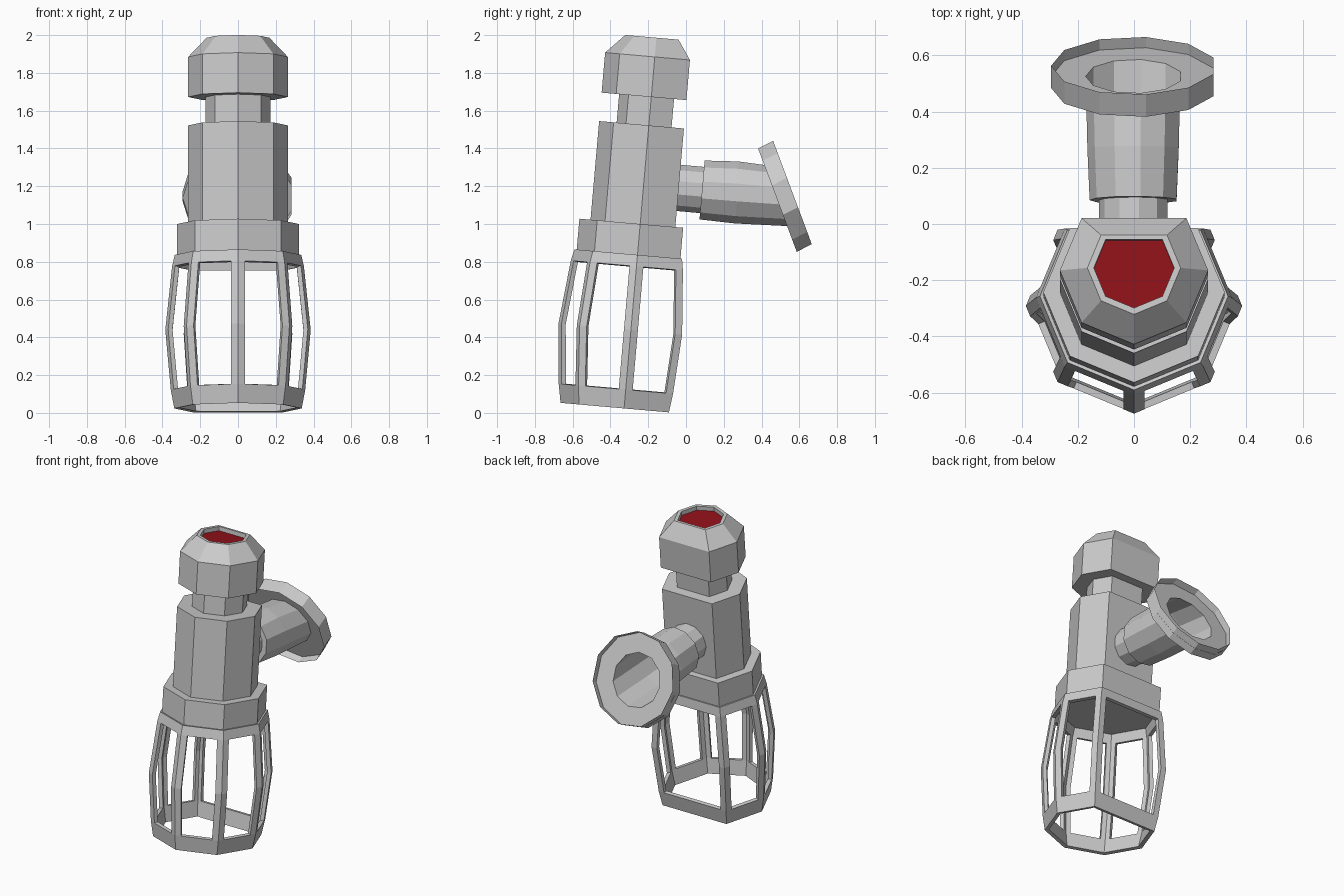
import bpy, math
from mathutils import Vector, Matrix

if "Cube" in bpy.data.objects:
    bpy.data.objects.remove(bpy.data.objects["Cube"])

TILT = math.radians(5)
BODY = Matrix.Translation((0, -0.328, 0.0236)) @ Matrix.Rotation(-TILT, 4, 'X')


def loft(name, rings, start=False, end=False, keep=lambda i, j: True, mat=None):
    """Skin a stack of closed rings, optionally capping either end."""
    n = len(rings[0])
    verts = [p for r in rings for p in r]
    faces = []
    for i in range(len(rings) - 1):
        for j in range(n):
            if keep(i, j):
                a, b, k = i * n, (i + 1) * n, (j + 1) % n
                faces.append((a + j, a + k, b + k, b + j))
    if start:
        faces.append(tuple(reversed(range(n))))
    if end:
        faces.append(tuple(range(len(verts) - n, len(verts))))
    me = bpy.data.meshes.new(name)
    me.from_pydata(verts, [], faces)
    me.update()
    ob = bpy.data.objects.new(name, me)
    bpy.context.collection.objects.link(ob)
    if mat:
        me.materials.append(mat)
    return ob


def hull(r, s):
    """Octagon without its rear corner, at height s along the tilted axis."""
    angs = [math.radians(-90 + 45 * k) for k in (0, 1, 2, 3, 5, 6, 7)]
    return [BODY @ Vector((r * math.cos(a), r * math.sin(a), s)) for a in angs]


def stack(name, profile, **kw):
    return loft(name, [hull(r, s) for r, s in profile], **kw)


def disc(y, z, r, tilt):
    """Eleven-sided ring facing +y, pitched up by tilt degrees."""
    t = math.radians(tilt)
    u, v = Vector((1, 0, 0)), Vector((0, math.sin(t), -math.cos(t)))
    return [Vector((0, y, z)) + u * r * math.cos(a) + v * r * math.sin(a)
            for a in (math.pi + k * math.tau / 11 for k in range(11))]


# Main housing
stack("collar", [(.323, .815), (.323, .98)], start=True, end=True)
stack("housing", [(.264, .975), (.264, 1.504)], start=True, end=True)
stack("neck", [(.171, 1.5), (.171, 1.66)], start=True, end=True)

# Cap with a recessed red top
stack("cap", [(.264, 1.655), (.264, 1.868), (.166, 1.97), (.143, 1.97), (.143, 1.94)],
      start=True)
red = bpy.data.materials.new("red")
red.diffuse_color = (0.28, 0.006, 0.01, 1)
red.use_nodes = True
red.node_tree.nodes["Principled BSDF"].inputs["Base Color"].default_value = red.diffuse_color
loft("cap_insert", [hull(.143, 1.942)], end=True, mat=red)


# Open cage: each side is split into bar, window, bar
def cage_ring(r, s, bar=0.04):
    c = hull(r, s)
    out = []
    for i, p in enumerate(c):
        q = c[(i + 1) % len(c)]
        d = (q - p).normalized() * bar
        out += [p, p + d, q - d]
    return out


cage = loft("cage", [cage_ring(r, s) for r, s in
                     ((.3375, 0), (.356, .1), (.385, .417), (.349, .755), (.335, .816))],
            keep=lambda i, j: i in (0, 3) or j % 3 != 1)
m = cage.modifiers.new("thickness", 'SOLIDIFY')
m.thickness = 0.025
m.offset = -1
m.use_even_offset = True

# Side pipe, hollow, stepping out and bending up into the flange
loft("pipe", [disc(-.06, 1.193, .124, -5), disc(.085, 1.18, .124, -5),
              disc(.085, 1.18, .158, -5), disc(.27, 1.167, .166, -3),
              disc(.526, 1.146, .172, 20.5)])

# Flange: thin rim around a disc set midway, dished on both sides
loft("flange_disc", [disc(.526, 1.146, .172, 20.5), disc(.526, 1.146, .295, 20.5)])
loft("flange_rim", [disc(.484, 1.126, .295, 20.5), disc(.5635, 1.167, .295, 20.5)])
